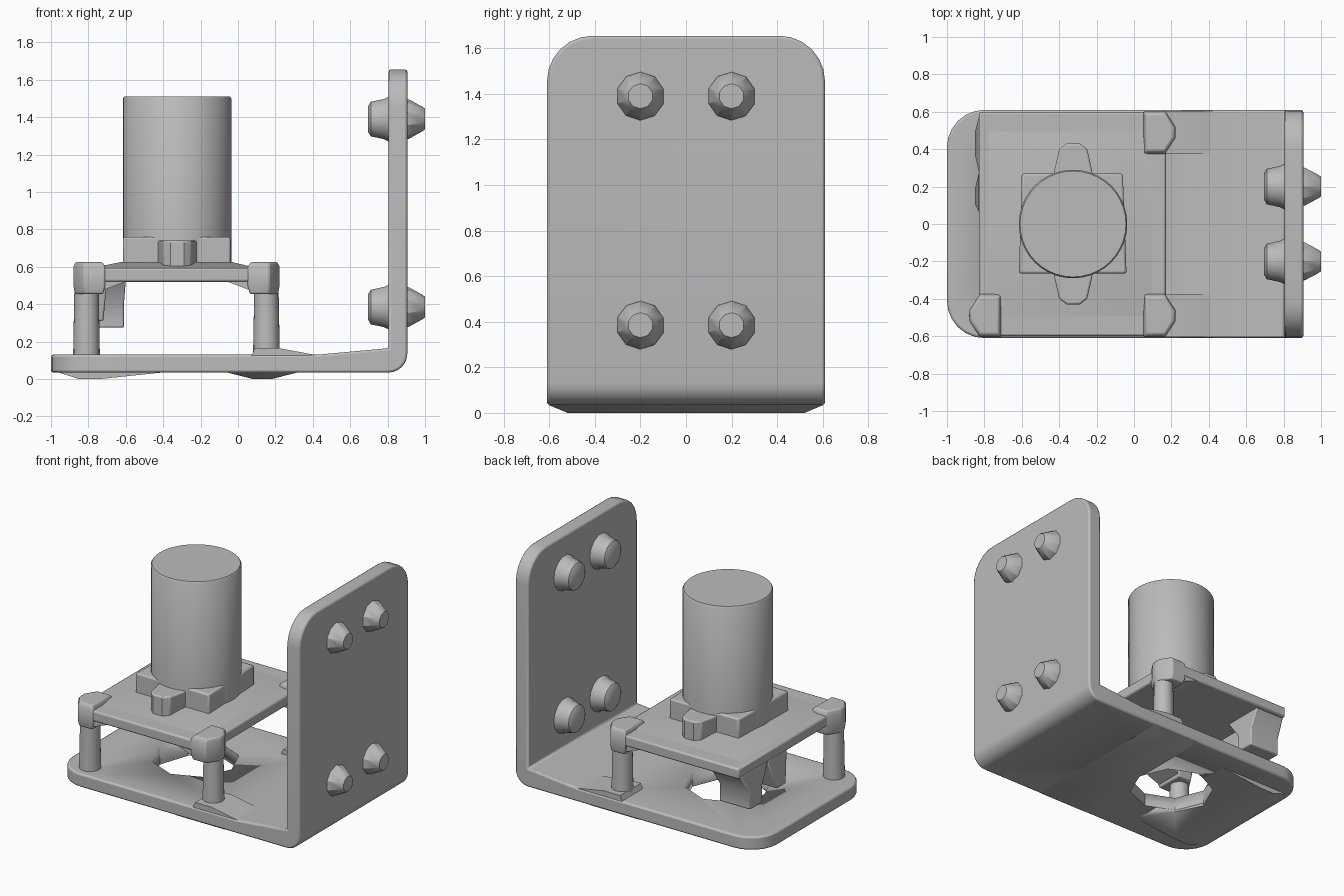
import bpy, bmesh, math
from mathutils import Matrix, Vector

if "Cube" in bpy.data.objects:
    bpy.data.objects.remove(bpy.data.objects["Cube"])

grey = bpy.data.materials.new("metal_grey")
grey.diffuse_color = (0.5, 0.5, 0.5, 1)
grey.use_nodes = True
grey.node_tree.nodes["Principled BSDF"].inputs["Base Color"].default_value = grey.diffuse_color


def finish(bm, name, bevel=0.0, smooth=35):
    bmesh.ops.recalc_face_normals(bm, faces=bm.faces)
    me = bpy.data.meshes.new(name)
    bm.to_mesh(me)
    bm.free()
    ob = bpy.data.objects.new(name, me)
    bpy.context.collection.objects.link(ob)
    me.materials.append(grey)
    if bevel:
        m = ob.modifiers.new("bevel", 'BEVEL')
        m.width, m.segments, m.limit_method = bevel, 2, 'ANGLE'
        m.angle_limit = math.radians(40)
    bpy.ops.object.select_all(action='DESELECT')
    bpy.context.view_layer.objects.active = ob
    ob.select_set(True)
    bpy.ops.object.shade_smooth_by_angle(angle=math.radians(smooth))
    return ob


def prism(bm, pts, vec):
    """Extrude a closed outline of 3D points along vec."""
    f = bm.faces.new([bm.verts.new(p) for p in pts])
    r = bmesh.ops.extrude_face_region(bm, geom=[f])
    vs = [v for v in r["geom"] if isinstance(v, bmesh.types.BMVert)]
    bmesh.ops.translate(bm, verts=vs, vec=vec)


def loft(name, rings, bevel=0.0, smooth=35):
    """Skin a list of equal rings and cap both ends."""
    bm = bmesh.new()
    vr = [[bm.verts.new(p) for p in r] for r in rings]
    n = len(vr[0])
    for a, b in zip(vr, vr[1:]):
        for i in range(n):
            j = (i + 1) % n
            bm.faces.new([a[i], a[j], b[j], b[i]])
    bm.faces.new(vr[0][::-1])
    bm.faces.new(vr[-1])
    return finish(bm, name, bevel, smooth)


def rect(x0, x1, y0, y1, z):
    return [(x0, y0, z), (x1, y0, z), (x1, y1, z), (x0, y1, z)]


def ring(c, r, n, axis='Z', phase=0.0):
    out = []
    for i in range(n):
        t = 2 * math.pi * i / n + phase
        u, v = r * math.cos(t), r * math.sin(t)
        out.append((c[0] + u, c[1] + v, c[2]) if axis == 'Z' else (c[0], c[1] + u, c[2] + v))
    return out


# Cutter for the octagonal opening in the base
cutter = loft("hole_cutter", [ring((-0.33, 0, z), 0.28, 8) for z in (-0.2, 0.3)])
cutter.hide_render = True
cutter.hide_set(True)


def cut(ob):
    m = ob.modifiers.new("opening", 'BOOLEAN')
    m.object, m.operation, m.solver = cutter, 'DIFFERENCE', 'EXACT'


# Folded bracket: side profile extruded over the width, with rounded ends
bm = bmesh.new()
R = 0.1
profile = [(-1, 0.035)]
for i in range(7):
    a = -math.pi / 2 + i * math.pi / 12
    profile.append((0.905 - R + R * math.cos(a), 0.035 + R + R * math.sin(a)))
profile += [(0.905, 1.655), (0.805, 1.655), (0.805, 0.165), (0.42, 0.13), (-1, 0.13)]
prism(bm, [(x, -0.61, z) for x, z in profile], (0, 1.22, 0))
corners = []
for e in bm.edges:
    a, b = e.verts[0].co, e.verts[1].co
    if abs(a.y - b.y) < 1e-4 and (max(a.x, b.x) < -0.99 or min(a.z, b.z) > 1.65):
        corners.append(e)
bmesh.ops.bevel(bm, geom=corners, offset=0.2, segments=6, profile=0.5, affect='EDGES')
bracket = finish(bm, "bracket", 0.012)
cut(bracket)

# Shallow raised pads under the base
for name, top, bot in (("left_pad", (-0.96, -0.4), (-0.85, -0.74)),
                       ("right_pad", (-0.06, 0.32), (0.08, 0.18))):
    w = 0.45 if name == "left_pad" else 0.605
    pad = loft(name, [rect(*bot, -min(w, 0.52), min(w, 0.52), 0),
                      rect(*top, -w, w, 0.0355)])
    cut(pad)

# Raised platform
bm = bmesh.new()
prism(bm, rect(-0.83, 0.17, -0.6, 0.6, 0.52), (0, 0, 0.075))
finish(bm, "platform", 0.012)

# Gentle rise on the platform under the motor
loft("platform_rise", [rect(-0.78, 0.1, -0.5, 0.5, 0.594), rect(-0.63, -0.03, -0.3, 0.3, 0.625)])


# Three legs, each with a cap block that points outward
def leg(name, x, y, out):
    loft(name, [ring((x, y, 0.1), 0.072, 16), ring((x, y, 0.54), 0.064, 16)])
    s = 1 if y > 0 else -1
    pts = [(-0.10, -0.115), (0.015, -0.115), (0.07, -0.03), (0.07, 0.03),
           (0.015, 0.115), (-0.10, 0.115)]
    rings = []
    for z, k in ((0.455, 0.9), (0.5, 1), (0.6, 1), (0.625, 0.85)):
        rings.append([(x + out * u * k, y + v * k, z) for u, v in pts])
    loft(name + "_cap", rings, 0.008)
    # sloped brace beneath the platform edge
    bm = bmesh.new()
    prism(bm, [(x - out * 0.05, y - 0.1, 0.46), (x - out * 0.22, y - 0.1, 0.525),
               (x - out * 0.05, y - 0.1, 0.525)], (0, 0.2, 0))
    finish(bm, name + "_brace")


leg("front_left_leg", -0.81, -0.49, -1)
leg("front_right_leg", 0.152, -0.49, 1)
leg("back_right_leg", 0.152, 0.49, 1)

# Wedge feet behind the right legs
for name, y in (("front_foot", -0.49), ("back_foot", 0.49)):
    bm = bmesh.new()
    prism(bm, [(0.07, y - 0.115, 0.12), (0.42, y - 0.115, 0.128), (0.22, y - 0.115, 0.165),
               (0.09, y - 0.115, 0.165)], (0, 0.23, 0))
    finish(bm, name)

# Two hanging lugs at the back left of the platform
loft("large_lug", [rect(-0.85, -0.61, 0.36, 0.5, 0.275), rect(-0.85, -0.61, 0.36, 0.5, 0.4),
                   rect(-0.83, -0.6, 0.27, 0.58, 0.53)], 0.008)
loft("small_lug", [rect(-0.85, -0.72, 0.1, 0.2, 0.31), rect(-0.83, -0.70, 0.06, 0.28, 0.53)], 0.008)

# Motor flange: square plate with two tapered tabs
bm = bmesh.new()
prism(bm, [(-0.615, -0.265, 0.58), (-0.04, -0.265, 0.58), (-0.06, 0.27, 0.58),
           (-0.6, 0.27, 0.58)], (0, 0, 0.18))
finish(bm, "flange", 0.012)
for name, s in (("front_tab", -1), ("back_tab", 1)):
    bm = bmesh.new()
    outline = [(-0.44, 0.2), (-0.425, 0.29), (-0.4, 0.4), (-0.36, 0.43), (-0.29, 0.43),
               (-0.25, 0.4), (-0.225, 0.29), (-0.21, 0.2)]
    prism(bm, [(x, s * y, 0.58) for x, y in outline], (0, 0, 0.16))
    finish(bm, name, 0.01)

# Motor body
loft("motor_body", [ring((-0.326, 0, z), r, 40) for z, r in
                    ((0.6, 0.29), (1.5, 0.29), (1.51, 0.283))])

# Four bolts through the wall
for row, z in (("upper", 1.39), ("lower", 0.385)):
    for side, y in (("front", -0.2), ("back", 0.2)):
        loft(f"{row}_{side}_bolt_head", [ring((x, y, z), r, 14, 'X') for x, r in
             ((0.695, 0.07), (0.71, 0.095), (0.78, 0.11), (0.81, 0.125))], smooth=40)
        loft(f"{row}_{side}_bolt_tip", [ring((x, y, z), r, 10, 'X', 0.3) for x, r in
             ((0.89, 0.108), (0.915, 0.105), (0.985, 0.066), (1.0, 0.055))], smooth=30)
